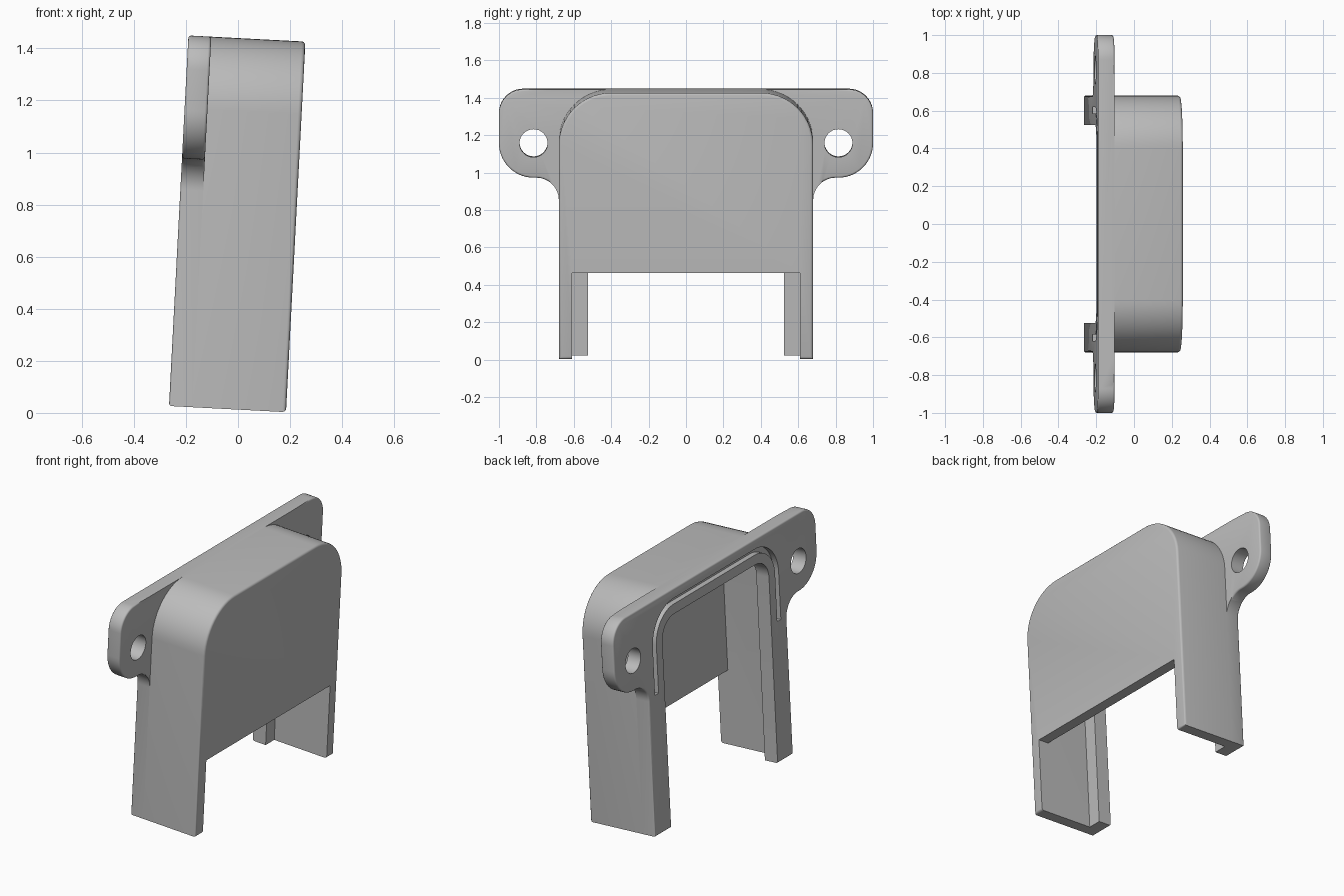
import bpy, bmesh, math
from mathutils import Matrix

if "Cube" in bpy.data.objects:
    bpy.data.objects.remove(bpy.data.objects["Cube"])

HALF, TOP, DEPTH, PLATE = 0.68, 1.425, 0.45, 0.088
RADIUS = 0.28
grey = bpy.data.materials.new("plain grey")
grey.diffuse_color = (0.5, 0.5, 0.5, 1)
grey.use_nodes = True
grey.node_tree.nodes["Principled BSDF"].inputs["Base Color"].default_value = grey.diffuse_color


def arc(cy, cz, r, a0, a1, n=14):
    return [(cy + r * math.cos(math.radians(a0 + (a1 - a0) * i / n)),
             cz + r * math.sin(math.radians(a0 + (a1 - a0) * i / n))) for i in range(n + 1)]


def mirrored(right):
    """Closes a right-hand half outline with its mirror image."""
    return right + [(-y, z) for y, z in reversed(right)]


def arch(inset, bottom):
    """Round-shouldered arch, inset from the housing outline."""
    r, h, t = RADIUS - inset, HALF - inset, TOP - inset
    return mirrored([(h, bottom)] + arc(h - r, t - r, r, 0, 90))


def prism(name, outline, x0, x1, bevel_rule=None, width=0.014):
    """Extrudes a (y, z) outline along x; optionally rounds chosen edges."""
    bm = bmesh.new()
    face = bm.faces.new([bm.verts.new((x0, y, z)) for y, z in outline])
    res = bmesh.ops.extrude_face_region(bm, geom=[face])
    for v in res["geom"]:
        if isinstance(v, bmesh.types.BMVert):
            v.co.x = x1
    bmesh.ops.recalc_face_normals(bm, faces=bm.faces)
    if bevel_rule:
        edges = [e for e in bm.edges if bevel_rule(e.verts[0].co, e.verts[1].co)]
        bmesh.ops.bevel(bm, geom=edges, offset=width, segments=3, profile=0.5,
                        affect='EDGES', clamp_overlap=False)
    me = bpy.data.meshes.new(name)
    bm.to_mesh(me)
    bm.free()
    me.materials.append(grey)
    ob = bpy.data.objects.new(name, me)
    bpy.context.collection.objects.link(ob)
    return ob


def cut(ob, *cutters):
    bpy.context.view_layer.objects.active = ob
    for c in cutters:
        c.hide_render = True
        m = ob.modifiers.new("cut", 'BOOLEAN')
        m.operation, m.solver, m.object = 'DIFFERENCE', 'EXACT', c
        bpy.ops.object.modifier_apply(modifier=m.name)
        bpy.data.objects.remove(c)


# Housing: arched box, hollow inside, open at the bottom and lower front
housing = prism("housing", arch(0, 0), PLATE, DEPTH,
                lambda a, b: min(a.x, b.x) > DEPTH - 1e-4)
cut(housing,
    prism("cavity", arch(0.07, -0.2), -0.1, DEPTH - 0.07),
    prism("front_gap", [(-0.61, -0.2), (0.61, -0.2), (0.61, 0.461), (-0.61, 0.461)], 0.3, 0.6))

# Mounting plate: legs, concave fillets and rounded ears in one outline
half = [(HALF, 0)]
half += arc(HALF + 0.12, 0.832, 0.12, 180, 90)
half += arc(0.815, 1.137, 0.185, -90, 0)
half += arc(0.87, TOP - 0.13, 0.13, 0, 90)
plate = prism("mounting_plate", mirrored(half), 0, PLATE,
              lambda a, b: max(a.x, b.x) < 1e-4 or
              (min(a.x, b.x) > PLATE - 1e-4 and min(abs(a.y), abs(b.y)) > 0.72
               and a.y * b.y > 0), 0.01)
groove = arch(0.06, 0.85) + arch(0.095, 0.85)[::-1]
cut(plate,
    prism("opening", arch(0.155, -0.2), -0.1, 0.2),
    prism("groove", groove, -0.1, 0.035),
    *[prism("screw_hole", arc(s * 0.815, 1.137, 0.075, 0, 348.75, 31), -0.1, 0.2)
      for s in (-1, 1)])

# Lean the whole part, smooth the curved faces
lean = Matrix.Translation((-0.265, 0, 0.0265)) @ Matrix.Rotation(math.radians(3), 4, 'Y')
for ob in (housing, plate):
    ob.data.transform(lean)
    bpy.ops.object.select_all(action='DESELECT')
    ob.select_set(True)
    bpy.context.view_layer.objects.active = ob
    bpy.ops.object.shade_smooth_by_angle(angle=math.radians(35))
